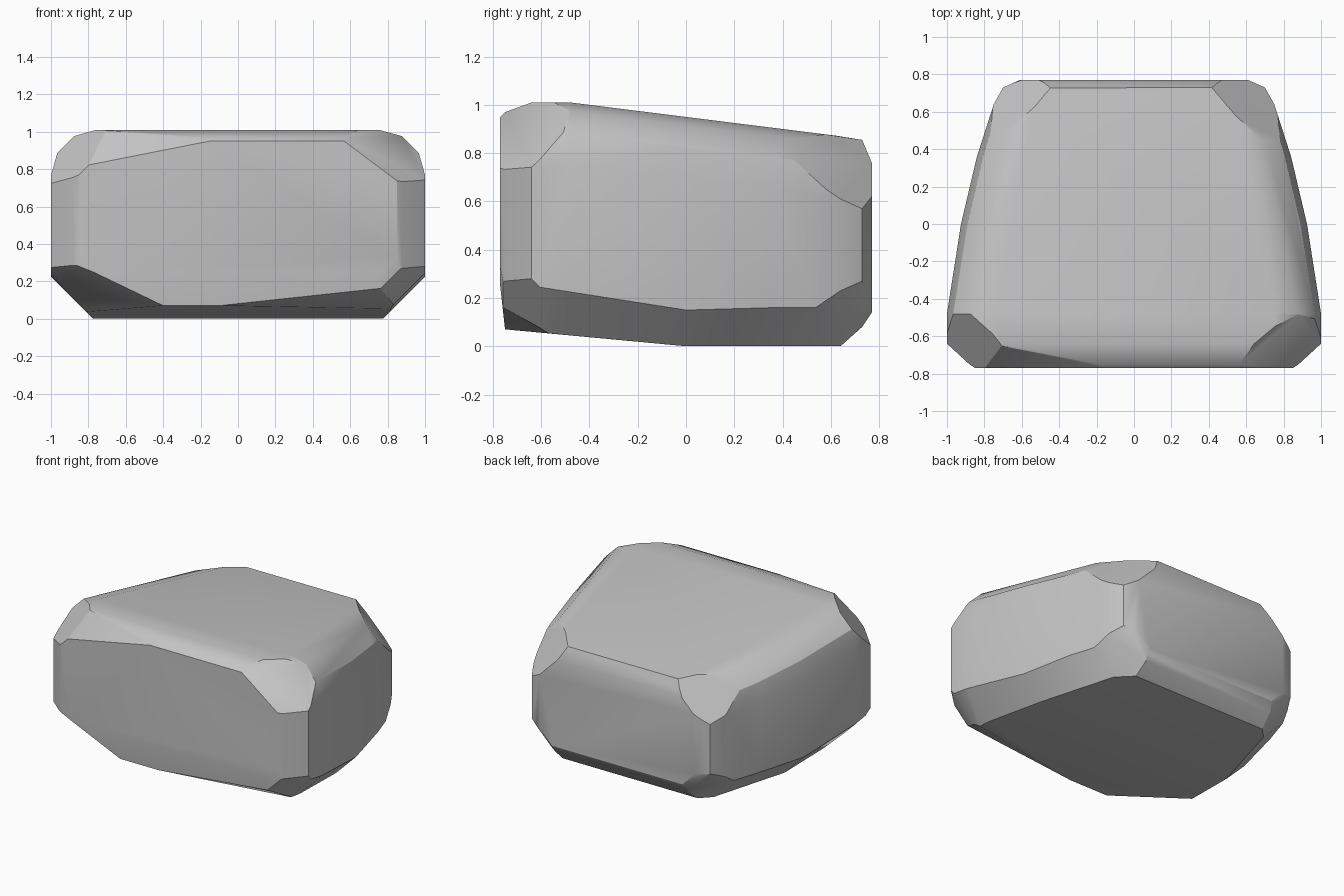
import bpy, bmesh, math
from mathutils import Vector

cube = bpy.data.objects.get("Cube")
if cube:
    bpy.data.objects.remove(cube, do_unlink=True)

# Stone colour
stone = bpy.data.materials.new("stone grey")
stone.use_nodes = True
grey = (0.55, 0.55, 0.55, 1)
stone.diffuse_color = grey
stone.node_tree.nodes["Principled BSDF"].inputs["Base Color"].default_value = grey

# Sections from front to back:
# y, half width, bottom, top, upper rounding, lower bevel
SECTIONS = [
    (-0.77, 0.85, 0.25, 0.95, 0.14, 0.08),
    (-0.75, 0.88, 0.07, 0.97, 0.17, 0.15),
    (-0.64, 1.00, 0.06, 1.01, 0.24, 0.19),
    (-0.48, 1.00, 0.045, 1.01, 0.25, 0.18),
    (0.00, 0.925, 0.00, 0.95, 0.26, 0.15),
    (0.36, 0.84, 0.00, 0.905, 0.25, 0.16),
    (0.64, 0.75, 0.00, 0.87, 0.22, 0.16),
    (0.73, 0.70, 0.08, 0.855, 0.22, 0.16),
    (0.77, 0.61, 0.14, 0.76, 0.14, 0.10),
]

# Chipped corners: outward direction, point on the chip
CHIPS = [
    ((-0.14, -1, 0.71), (-0.1, -0.77, 0.96)),
    ((-0.45, -0.6, -1), (-0.4, -0.75, 0.07)),
    ((0.1, -0.6, -1), (-0.1, -0.75, 0.07)),
    ((0.75, -0.9, 1), (0.58, -0.77, 0.94)),
    ((-1, -0.8, 1), (-0.8, -0.77, 0.82)),
    ((1, -1, -1), (0.9, -0.7, 0.24)),
    ((1, 1, 1), (0.7, 0.62, 0.68)),
    ((-1, 1, 1), (-0.7, 0.65, 0.68)),
    ((1, 1, -1), (0.7, 0.66, 0.2)),
    ((-1, 1, -1), (-0.7, 0.68, 0.2)),
]


def section_points(y, width, bottom, top, upper, lower):
    """Outline across the rock at depth y: round on top, bevelled below."""
    for side in (-1, 1):
        for edge, radius, steps in ((top, upper, 3), (bottom, -lower, 1)):
            for i in range(steps + 1):
                a = math.pi / 2 * i / steps
                yield (side * (width - abs(radius) * (1 - math.cos(a))), y,
                       edge - radius * (1 - math.sin(a)))


def hull(points):
    """Convex solid around the points."""
    bm = bmesh.new()
    for point in points:
        bm.verts.new(point)
    result = bmesh.ops.convex_hull(bm, input=bm.verts)
    loose = {v for v in result["geom_interior"] + result["geom_unused"]
             if isinstance(v, bmesh.types.BMVert)}
    bmesh.ops.delete(bm, geom=list(loose), context="VERTS")
    return bm


# Rough block, then chip the corners off
block = hull(p for section in SECTIONS for p in section_points(*section))
for direction, point in CHIPS:
    bmesh.ops.bisect_plane(
        block, geom=block.verts[:] + block.edges[:] + block.faces[:],
        plane_co=point, plane_no=Vector(direction).normalized(),
        clear_outer=True)
bmesh.ops.remove_doubles(block, verts=block.verts, dist=0.004)
bm = hull([v.co.copy() for v in block.verts])
block.free()

# Merge nearly flat facets into broad planes
bmesh.ops.dissolve_limit(bm, angle_limit=math.radians(3),
                         verts=bm.verts, edges=bm.edges)
bmesh.ops.recalc_face_normals(bm, faces=bm.faces)
mesh = bpy.data.meshes.new("rock")
bm.to_mesh(mesh)
bm.free()
mesh.materials.append(stone)
rock = bpy.data.objects.new("rock", mesh)
bpy.context.collection.objects.link(rock)

# Soft edges, crisp only at strong breaks
bpy.context.view_layer.objects.active = rock
rock.select_set(True)
bpy.ops.object.shade_smooth_by_angle(angle=math.radians(30))
